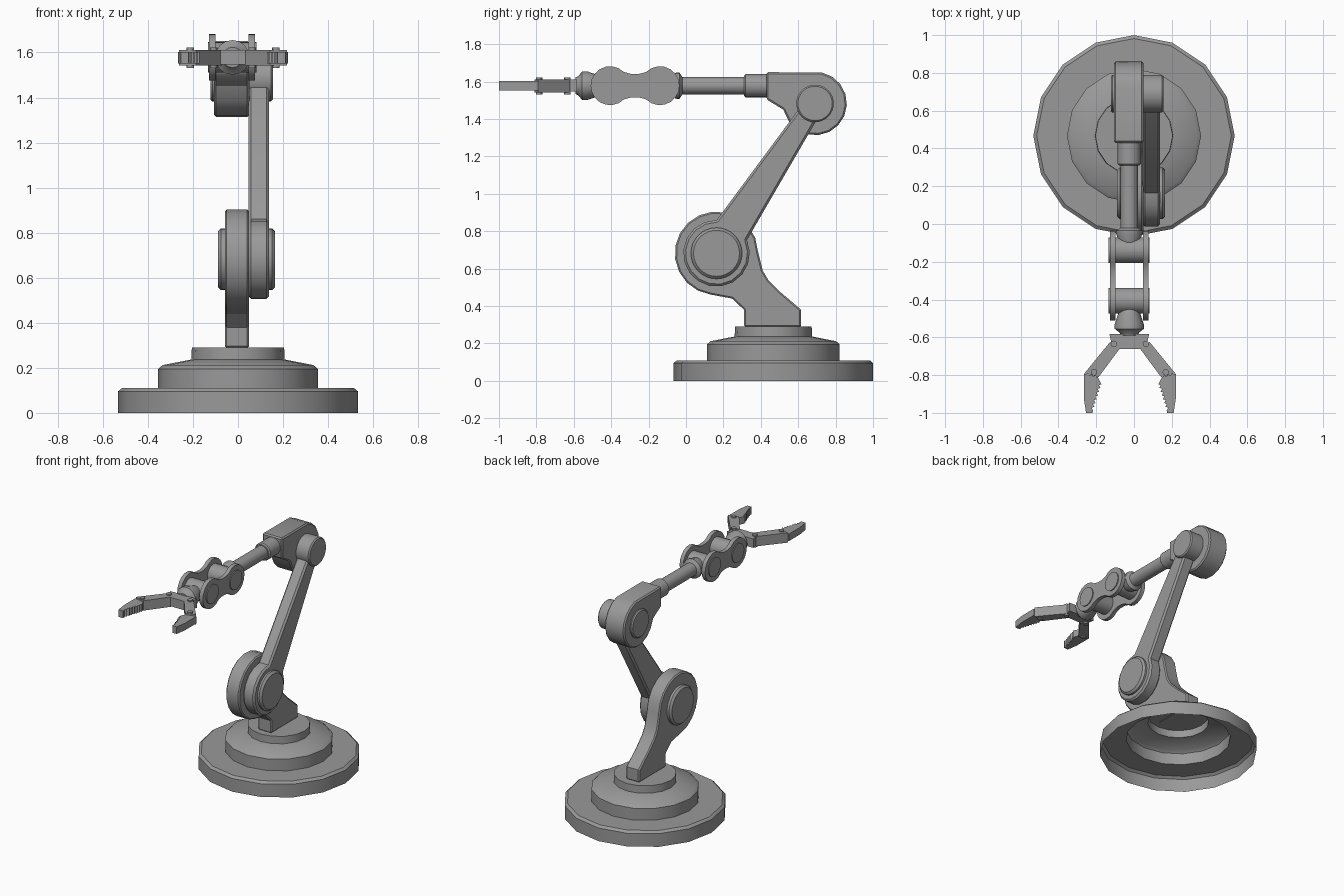
import bpy, bmesh
from math import sin, cos, radians, pi

if "Cube" in bpy.data.objects:
    bpy.data.objects.remove(bpy.data.objects["Cube"], do_unlink=True)

grey = bpy.data.materials.new("machine grey")
grey.use_nodes = True
colour = (0.32, 0.32, 0.32, 1)
grey.diffuse_color = colour
grey.node_tree.nodes["Principled BSDF"].inputs["Base Color"].default_value = colour

ARM_X = -0.025           # centre line of the forearm and gripper
ARM_Z = 1.578            # height of the forearm axis
SHOULDER = (0.163, 0.682)
ELBOW = (0.69, 1.483)


def finish(bm, name, bevel=0.0, closed=True):
    """Chamfer sharp edges, then turn the bmesh into a smooth-by-angle object."""
    if closed:
        bmesh.ops.recalc_face_normals(bm, faces=bm.faces)
    if bevel:
        edges = [e for e in bm.edges if e.calc_face_angle(0) > radians(50)]
        bmesh.ops.bevel(bm, geom=edges, offset=bevel, segments=1, affect='EDGES')
    mesh = bpy.data.meshes.new(name)
    bm.to_mesh(mesh)
    bm.free()
    mesh.materials.append(grey)
    obj = bpy.data.objects.new(name, mesh)
    bpy.context.collection.objects.link(obj)
    bpy.ops.object.select_all(action='DESELECT')
    obj.select_set(True)
    bpy.context.view_layer.objects.active = obj
    bpy.ops.object.shade_smooth_by_angle(angle=radians(30))
    return obj


def prism(name, outline, axis, lo, hi, bevel=0.0):
    """Extrude a (y, z) outline along X or an (x, y) outline along Z."""
    bm = bmesh.new()
    place = (lambda a, b, h: (h, a, b)) if axis == 'X' else (lambda a, b, h: (a, b, h))
    bottom = [bm.verts.new(place(a, b, lo)) for a, b in outline]
    top = [bm.verts.new(place(a, b, hi)) for a, b in outline]
    bm.faces.new(bottom)
    bm.faces.new(top)
    n = len(outline)
    for i in range(n):
        j = (i + 1) % n
        bm.faces.new((bottom[i], bottom[j], top[j], top[i]))
    return finish(bm, name, bevel)


def lathe(name, profile, axis, centre, segs=24, closed=True):
    """Spin (radius, height) pairs about an axis through the centre."""
    bm = bmesh.new()
    order = {'X': lambda p: (p[2], p[0], p[1]),
             'Y': lambda p: (p[1], p[2], p[0]),
             'Z': lambda p: p}[axis]
    rings = []
    for r, h in profile:
        ring = []
        for i in range(segs):
            a = 2 * pi * i / segs
            p = order((r * cos(a), r * sin(a), h))
            ring.append(bm.verts.new([c + d for c, d in zip(centre, p)]))
        rings.append(ring)
    for low, high in zip(rings, rings[1:]):
        for i in range(segs):
            j = (i + 1) % segs
            bm.faces.new((low[i], low[j], high[j], high[i]))
    bm.faces.new(rings[-1])
    if closed:
        bm.faces.new(rings[0][::-1])
    return finish(bm, name, closed=closed)


def pin(name, r, axis, centre, lo, hi, chamfer=0.0, segs=24):
    c = chamfer
    profile = [(r, lo), (r, hi)]
    if c:
        profile = [(r - c, lo), (r, lo + c), (r, hi - c), (r - c, hi)]
    return lathe(name, profile, axis, centre, segs)


def arc(centre, r, start, end, steps):
    angles = [radians(start + (end - start) * i / steps) for i in range(steps + 1)]
    return [(centre[0] + r * cos(a), centre[1] + r * sin(a)) for a in angles]


# Stepped base, an open shell underneath
lathe("stepped_base",
      [(0.533, 0), (0.533, 0.095), (0.515, 0.11), (0.355, 0.11), (0.355, 0.195),
       (0.335, 0.212), (0.207, 0.237), (0.205, 0.29)],
      'Z', (0, 0.467, 0), 16, closed=False)

# Shoulder bracket: round head on a curved foot
bracket = arc(SHOULDER, 0.223, 22, 262, 13)
bracket += [(0.246, 0.44), (0.31, 0.38), (0.31, 0.288), (0.616, 0.288), (0.616, 0.38),
            (0.51, 0.47), (0.44, 0.54), (0.41, 0.59), (0.385, 0.69)]
prism("shoulder_bracket", bracket, 'X', -0.058, 0.049, 0.008)
pin("shoulder_axle", 0.137, 'X', (0, *SHOULDER), -0.089, 0.165, 0.014, 32)

# Lower arm link: disc at the shoulder, tapering to the elbow
axis_deg = 56.6
link = arc(SHOULDER, 0.178, axis_deg + 33, axis_deg + 327, 14)
link += arc(ELBOW, 0.052, axis_deg - 90, axis_deg + 90, 4)
prism("lower_arm_link", link, 'X', 0.046, 0.138, 0.012)

# Elbow housing and its axle
housing = arc(ELBOW, 0.17, -145, 78, 11)
housing += [(0.43, 1.65), (0.43, 1.505), (0.52, 1.45)]
prism("elbow_housing", housing, 'X', -0.107, 0.05, 0.009)
pin("elbow_axle", 0.1, 'X', (0, *ELBOW), -0.122, 0.155, 0.008, 32)

# Forearm tube with its collar and flared end
pin("forearm_collar", 0.062, 'Y', (ARM_X, 0, ARM_Z), 0.31, 0.45, 0.008)
lathe("forearm_tube", [(0.05, -0.11), (0.07, -0.05), (0.07, -0.035), (0.047, -0.02), (0.047, 0.33)],
      'Y', (ARM_X, 0, ARM_Z))

# Wrist: two lobed plates joined by two hubs
near, far = (-0.139, ARM_Z), (-0.406, ARM_Z)
mid = (near[0] + far[0]) / 2
lobes = arc(near, 0.104, -135, 135, 14)
lobes += [(mid + 0.022, ARM_Z + 0.063), (mid - 0.022, ARM_Z + 0.063)]
lobes += arc(far, 0.104, 45, 315, 14)
lobes += [(mid - 0.022, ARM_Z - 0.063), (mid + 0.022, ARM_Z - 0.063)]
for side, lo in (("right", -0.128), ("left", 0.047)):
    prism(f"wrist_plate_{side}", lobes, 'X', lo, lo + 0.029)
for name, c in (("rear", near), ("front", far)):
    pin(f"wrist_hub_{name}", 0.068, 'X', (0, *c), -0.134, 0.083)

# Wrist cone and the neck behind the palm
lathe("wrist_cone", [(0.045, -0.59), (0.052, -0.575), (0.077, -0.555), (0.077, -0.53), (0.05, -0.45)],
      'Y', (ARM_X, 0, ARM_Z), 16)

# Gripper palm
palm = [(ARM_X + s * w, y) for s, w, y in
        ((-1, 0.105, -0.583), (1, 0.105, -0.583), (1, 0.088, -0.662), (-1, 0.088, -0.662))]
prism("gripper_palm", palm, 'Z', ARM_Z - 0.032, ARM_Z + 0.032)

# Gripper arms, toothed fingers and pins, mirrored about the centre line
TEETH = 7
for side, s in (("right", -1), ("left", 1)):
    def mirror(points):
        return [(ARM_X + 0.003 + s * x, y) for x, y in points]

    arm = mirror([(0.105, -0.625), (0.05, -0.655), (0.165, -0.81), (0.24, -0.79)])
    prism(f"gripper_arm_{side}", arm, 'Z', ARM_Z - 0.037, ARM_Z + 0.034)

    finger = [(0.244, -0.792), (0.17, -0.81), (0.15, -0.85)]
    for i in range(TEETH):
        x, y = 0.15 + 0.045 * i / TEETH, -0.85 - 0.14 * i / TEETH
        finger += [(x + 0.014, y - 0.002), (x + 0.006, y - 0.018)]
    finger += [(0.198, -1.0), (0.232, -1.0), (0.244, -0.92)]
    prism(f"gripper_finger_{side}", mirror(finger), 'Z', ARM_Z - 0.027, ARM_Z + 0.024)

    for joint, x, y in (("inner", 0.085, -0.635), ("outer", 0.19, -0.785)):
        px, py = mirror([(x, y)])[0]
        pin(f"gripper_pin_{joint}_{side}", 0.017, 'Z', (px, py, ARM_Z), -0.046, 0.043, 0, 12)
